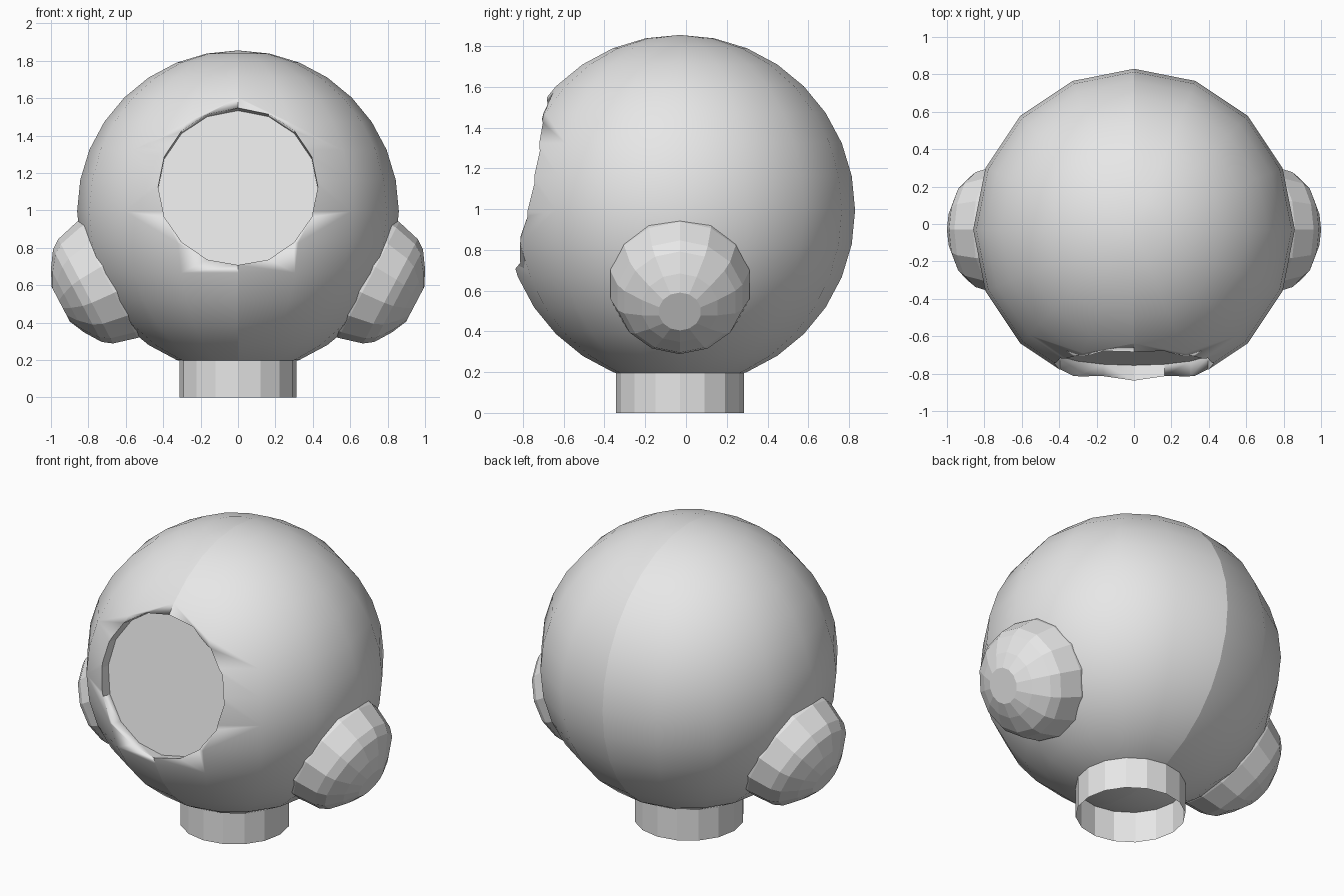
import bpy, bmesh
from math import radians, sin, cos, pi
from mathutils import Matrix, Vector

if "Cube" in bpy.data.objects:
    bpy.data.objects.remove(bpy.data.objects["Cube"], do_unlink=True)

CENTRE = Vector((0, -0.03, 0.995))
RADIUS = 0.86

grey = bpy.data.materials.new("light_grey")
grey.use_nodes = True
grey.diffuse_color = (0.8, 0.8, 0.8, 1)
grey.node_tree.nodes["Principled BSDF"].inputs["Base Color"].default_value = grey.diffuse_color


def add_object(name, bm):
    bmesh.ops.recalc_face_normals(bm, faces=bm.faces)
    mesh = bpy.data.meshes.new(name)
    bm.to_mesh(mesh)
    bm.free()
    mesh.materials.append(grey)
    obj = bpy.data.objects.new(name, mesh)
    bpy.context.collection.objects.link(obj)
    return obj


def aim(direction):
    """Matrix turning local z to the direction, seated at the head centre."""
    return Matrix.Translation(CENTRE) @ direction.to_track_quat("Z", "Y").to_matrix().to_4x4()


def lathe(name, profile, sides, matrix, start_cap=False, end_cap=False):
    """Rings of (height, radius) joined around local z."""
    bm = bmesh.new()
    rings = [[bm.verts.new((r * sin(2 * pi * i / sides), r * cos(2 * pi * i / sides), h))
              for i in range(sides)] for h, r in profile]
    for a, b in zip(rings, rings[1:]):
        for i in range(sides):
            j = (i + 1) % sides
            bm.faces.new((a[i], a[j], b[j], b[i]))
    if start_cap:
        bm.faces.new(rings[0])
    if end_cap:
        bm.faces.new(rings[-1])
    bm.transform(matrix)
    return add_object(name, bm)


# Round head
bm = bmesh.new()
bmesh.ops.create_uvsphere(bm, u_segments=16, v_segments=16, radius=RADIUS)
bm.transform(Matrix.Translation(CENTRE))
head = add_object("head", bm)

# Recessed round opening in the face, tilted slightly upwards
tilt = radians(10.3)
cutter = lathe("face_cutter", [(0.66, 0.427), (1.2, 0.427)], 16,
               aim(Vector((0, -cos(tilt), sin(tilt)))), True, True)
cutter.hide_render = True
cut = head.modifiers.new("face_opening", "BOOLEAN")
cut.object = cutter
cut.operation = "DIFFERENCE"
cut.solver = "EXACT"
bpy.context.view_layer.objects.active = head
bpy.ops.object.modifier_apply(modifier=cut.name)
bpy.data.objects.remove(cutter, do_unlink=True)

# Smooth shell, flat recess, crease along the middle
mesh = head.data
for face in mesh.polygons:
    face.use_smooth = (face.center - CENTRE).length > 0.82
for edge in mesh.edges:
    if all(abs(mesh.vertices[v].co.x) < 0.001 for v in edge.vertices):
        edge.use_edge_sharp = True

# Domed ear pads pointing outwards and down
pad = [(0.74, 0.35), (0.79, 0.35), (0.92, 0.315), (0.97, 0.28), (1.03, 0.19), (1.07, 0.105)]
droop = radians(27.7)
for side, name in ((1, "left_ear_pad"), (-1, "right_ear_pad")):
    lathe(name, pad, 14, aim(Vector((side * cos(droop), 0, -sin(droop)))), True, True)

# Open neck tube
lathe("neck", [(0.0, 0.314), (0.22, 0.314)], 16, Matrix.Translation((0, CENTRE.y, 0)))
